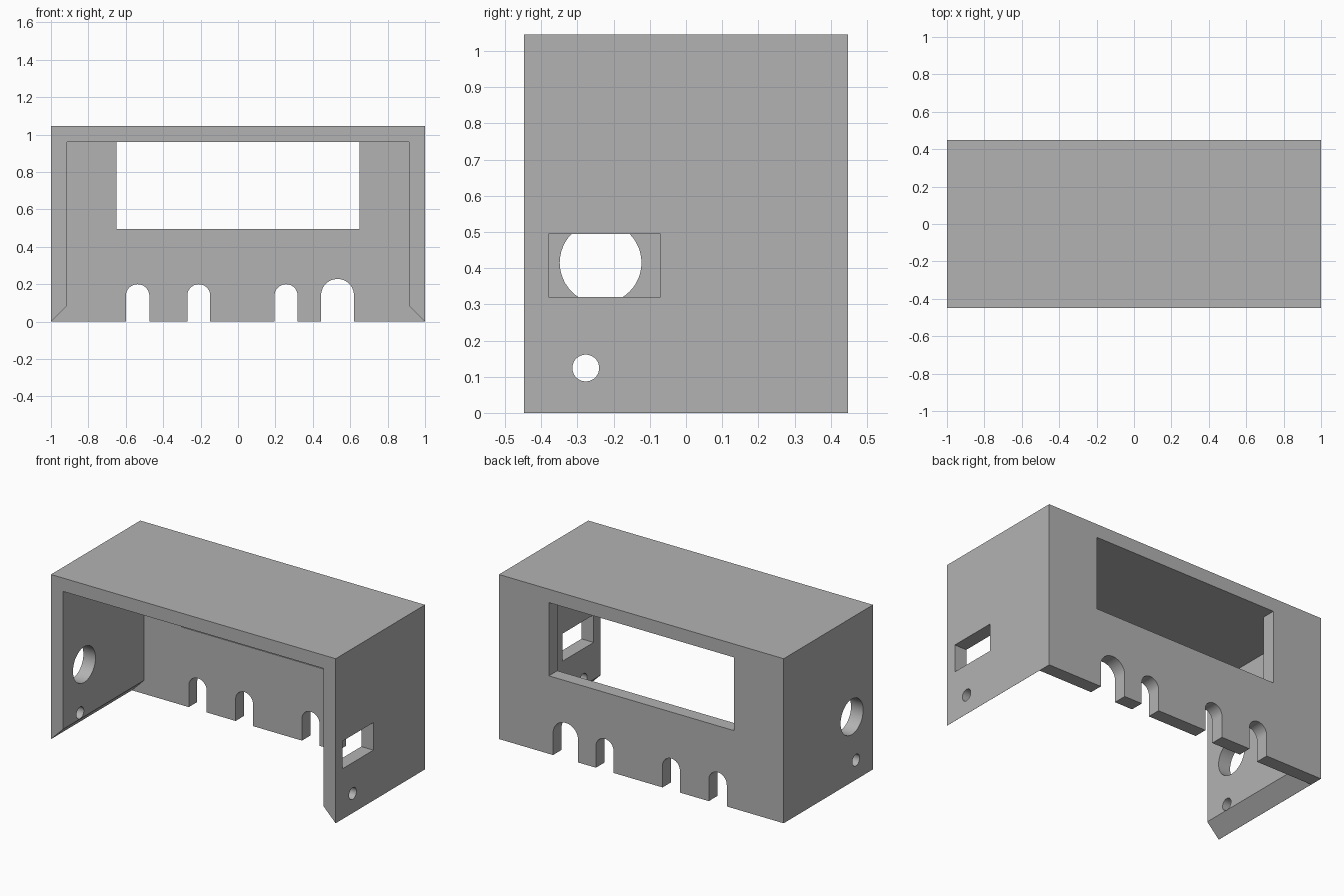
import bpy, bmesh, math

if "Cube" in bpy.data.objects:
    bpy.data.objects.remove(bpy.data.objects["Cube"], do_unlink=True)

W, D, H, T = 1.0, 0.448, 1.045, 0.085   # half width, half depth, height, wall

grey = bpy.data.materials.new("plain grey")
grey.use_nodes = True
grey.diffuse_color = (0.45, 0.45, 0.45, 1)
grey.node_tree.nodes["Principled BSDF"].inputs["Base Color"].default_value = grey.diffuse_color


def prism(name, outline, axis, start, end):
    """Extrude a flat outline along x or y."""
    place = (lambda u, v: (start, u, v)) if axis == "x" else (lambda u, v: (u, start, v))
    bm = bmesh.new()
    face = bm.faces.new([bm.verts.new(place(u, v)) for u, v in outline])
    extruded = bmesh.ops.extrude_face_region(bm, geom=[face])["geom"]
    step = (end - start, 0, 0) if axis == "x" else (0, end - start, 0)
    bmesh.ops.translate(bm, vec=step, verts=[g for g in extruded if isinstance(g, bmesh.types.BMVert)])
    bmesh.ops.recalc_face_normals(bm, faces=bm.faces)
    mesh = bpy.data.meshes.new(name)
    bm.to_mesh(mesh)
    bm.free()
    mesh.materials.append(grey)
    obj = bpy.data.objects.new(name, mesh)
    bpy.context.collection.objects.link(obj)
    return obj


def rect(u0, u1, v0, v1):
    return [(u0, v0), (u1, v0), (u1, v1), (u0, v1)]


def arc(u, v, r, sweep, steps):
    return [(u + r * math.cos(sweep * i / steps), v + r * math.sin(sweep * i / steps))
            for i in range(steps + 1)]


def circle(u, v, r):
    return arc(u, v, r, math.tau, 48)[:-1]


def notch(u, r, top):
    return [(u - r, -0.1), (u + r, -0.1)] + arc(u, top - r, r, math.pi, 24)


# Solid block that becomes the open-fronted cover
cover = prism("enclosure_cover", rect(-W, W, 0, H), "y", -D, D)

# Cavity, open at front and below, with mitred lower side edges
half = [(W + 0.049, -0.05), (W - T, T), (W - T, H - T)]
cavity = half + [(-x, z) for x, z in reversed(half)]
cutters = [prism("cavity_cutter", cavity, "y", -D - 0.1, D - T)]

# Display window and cable notches in the back wall
cutters.append(prism("window_cutter", rect(-0.65, 0.65, 0.495, H - T), "y", D - T - 0.05, D + 0.1))
for x, r, top in [(-0.537, 0.063, 0.2), (-0.21, 0.061, 0.2), (0.257, 0.062, 0.2), (0.532, 0.088, 0.228)]:
    cutters.append(prism("notch_cutter", notch(x, r, top), "y", D - T - 0.05, D + 0.1))

# Side openings: socket on one wall, round port on the other, screw holes in both
cutters.append(prism("socket_cutter", rect(-0.38, -0.07, 0.32, 0.495), "x", W - T - 0.05, W + 0.1))
cutters.append(prism("port_cutter", circle(-0.236, 0.415, 0.113), "x", -W - 0.1, -W + T + 0.05))
cutters.append(prism("screw_cutter", circle(-0.277, 0.124, 0.037), "x", -W - 0.1, W + 0.1))

bpy.ops.object.select_all(action="DESELECT")
bpy.context.view_layer.objects.active = cover
cover.select_set(True)
for cutter in cutters:
    cutter.hide_render = True
    mod = cover.modifiers.new("cut", "BOOLEAN")
    mod.operation, mod.solver, mod.object = "DIFFERENCE", "EXACT", cutter
    bpy.ops.object.modifier_apply(modifier=mod.name)
    bpy.data.objects.remove(cutter, do_unlink=True)

bpy.ops.object.shade_smooth_by_angle(angle=math.radians(30))
